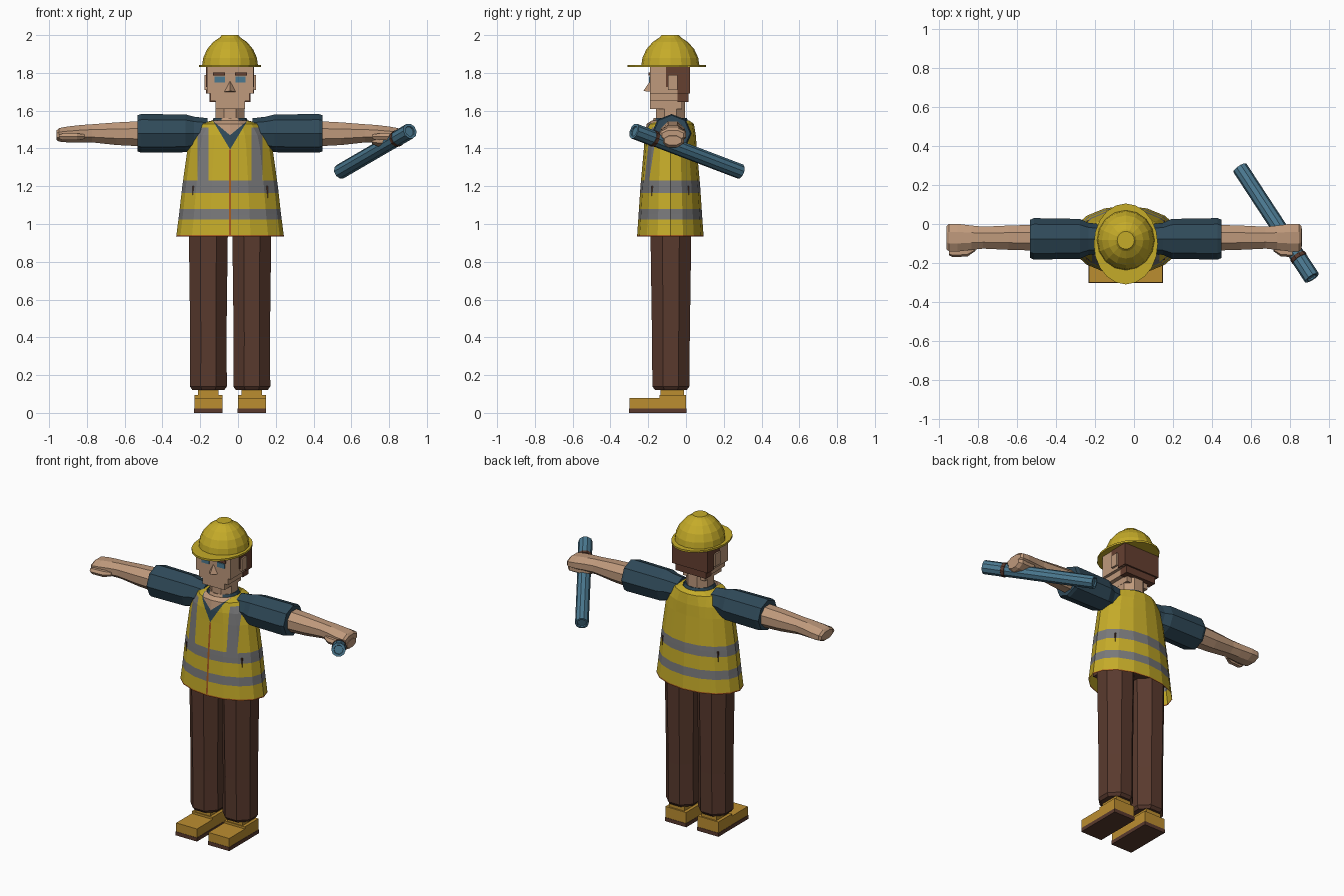
import bpy, bmesh, math
from mathutils import Vector

old = bpy.data.objects.get("Cube")
if old:
    bpy.data.objects.remove(old, do_unlink=True)

CX, CY = -0.042, -0.083   # body axis


def material(name, rgb):
    m = bpy.data.materials.new(name)
    m.use_nodes = True
    m.diffuse_color = (*rgb, 1)
    m.node_tree.nodes["Principled BSDF"].inputs["Base Color"].default_value = (*rgb, 1)
    return m


YELLOW = material("safety_yellow", (0.56, 0.41, 0.022))
SKIN = material("skin", (0.52, 0.32, 0.2))
TEAL = material("dark_teal", (0.029, 0.068, 0.1))
BLUE = material("steel_blue", (0.07, 0.19, 0.28))
BROWN = material("trouser_brown", (0.1, 0.042, 0.027))
HAIR = material("hair_brown", (0.13, 0.05, 0.03))
TAN = material("boot_tan", (0.5, 0.27, 0.03))
GREY = material("reflective_grey", (0.19, 0.19, 0.195))
ORANGE = material("trim_orange", (0.38, 0.1, 0.013))


def finish(name, bm, *mats):
    bmesh.ops.recalc_face_normals(bm, faces=bm.faces[:])
    me = bpy.data.meshes.new(name)
    bm.to_mesh(me)
    bm.free()
    for m in mats:
        me.materials.append(m)
    ob = bpy.data.objects.new(name, me)
    bpy.context.collection.objects.link(ob)
    return ob


def loft_bm(rings, n=8, axis="Z", flat=False, caps=True):
    """Rings are (station, centre u, centre v, radius u, radius v)."""
    bm = bmesh.new()
    grow = 1 / math.cos(math.pi / n) if flat else 1
    loops = []
    for t, u, v, ru, rv in rings:
        loop = []
        for i in range(n):
            a = 2 * math.pi * (i + (0.5 if flat else 0)) / n
            p, q = u + ru * grow * math.cos(a), v + rv * grow * math.sin(a)
            loop.append(bm.verts.new((p, q, t) if axis == "Z" else (t, p, q)))
        loops.append(loop)
    for a, b in zip(loops, loops[1:]):
        for i in range(n):
            j = (i + 1) % n
            bm.faces.new((a[i], a[j], b[j], b[i]))
    if caps:
        bm.faces.new(loops[0])
        bm.faces.new(loops[-1])
    return bm


def loft(name, mat, rings, **kw):
    return finish(name, loft_bm(rings, **kw), mat)


def box(name, mat, x, y, z):
    bm = bmesh.new()
    bmesh.ops.create_cube(bm, size=1)
    for v in bm.verts:
        v.co = [r[0] if c < 0 else r[1] for c, r in zip(v.co, (x, y, z))]
    return finish(name, bm, mat)


def wide(half):
    return (CX - half, CX + half)


def paint(ob, rule):
    for f in ob.data.polygons:
        f.material_index = rule(f.center)


# Safety vest: lofted shell, cut along every colour border
profile = [(0.935, 0.285, 0.176), (1.05, 0.27, 0.168), (1.2, 0.253, 0.158), (1.4, 0.225, 0.14),
           (1.47, 0.205, 0.135), (1.53, 0.16, 0.125), (1.547, 0.1, 0.1)]
bm = loft_bm([(z, CX, CY, a, b) for z, a, b in profile], n=16, caps=False)
V_SHIRT, V_SKIN = (1.395, 0.6), (1.47, 1.2)
cuts = [((0, 0, z), (0, 0, 1)) for z in (0.943, 1.025, 1.08, 1.165, 1.23, 1.395, 1.51)]
for s in (-1, 1):
    cuts += [((CX + s * d, 0, 0), (1, 0, 0)) for d in (0.006, 0.113, 0.173)]
    cuts += [((CX, 0, z), (s, 0, -k)) for z, k in (V_SHIRT, V_SKIN)]
for co, no in cuts:
    bmesh.ops.bisect_plane(bm, geom=bm.verts[:] + bm.edges[:] + bm.faces[:], plane_co=co, plane_no=no)
vest = finish("safety_vest", bm, YELLOW, GREY, ORANGE, TEAL, SKIN)


def vest_rule(c):
    d, front = abs(c.x - CX), c.y < CY
    if c.z < 0.943 or (front and d < 0.006 and c.z < 1.395):
        return 2
    if front and d < (c.z - V_SKIN[0]) * V_SKIN[1]:
        return 4
    if front and d < (c.z - V_SHIRT[0]) * V_SHIRT[1]:
        return 3
    if 1.025 < c.z < 1.08 or 1.165 < c.z < 1.23:
        return 1
    return 1 if front and 0.113 < d < 0.173 and 1.23 < c.z < 1.51 else 0


paint(vest, vest_rule)

# Neck, collar and hips
loft("neck", SKIN, [(z, CX, CY, 0.077, 0.077) for z in (1.45, 1.66)], flat=True)
collar = finish("shirt_collar", loft_bm([(1.51, CX, CY, 0.108, 0.105), (1.56, CX, CY, 0.088, 0.088),
                                         (1.555, CX, CY, 0.07, 0.07)], n=12, caps=False), TEAL, SKIN)
paint(collar, lambda c: int(c.y < CY - 0.05 and abs(c.x - CX) < 0.06))
box("hips", BROWN, wide(0.2), (CY - 0.1, CY + 0.1), (0.99, 1.2))

# Blocky head
box("skull", SKIN, wide(0.123), (-0.19, 0.0), (1.69, 1.84))
box("jaw", SKIN, wide(0.104), (-0.19, -0.01), (1.65, 1.69))
box("chin", SKIN, wide(0.078), (-0.19, -0.02), (1.61, 1.65))
box("hair_back", HAIR, wide(0.128), (-0.045, 0.022), (1.69, 1.84))
box("hair_nape", HAIR, wide(0.108), (-0.045, 0.012), (1.645, 1.69))
box("hair_crown", HAIR, wide(0.127), (-0.105, 0.0), (1.79, 1.84))
bm = bmesh.new()
tip = [bm.verts.new((CX + x, y, z)) for x, y, z in
       ((0, -0.19, 1.757), (-0.03, -0.19, 1.7), (0.03, -0.19, 1.7), (0, -0.226, 1.704))]
for tri in ((0, 1, 3), (0, 3, 2), (1, 2, 3), (0, 2, 1)):
    bm.faces.new([tip[i] for i in tri])
finish("nose", bm, SKIN)

for side, s in (("right", -1), ("left", 1)):
    def span(a, b):
        return sorted((CX + s * a, CX + s * b))

    # Face details
    box(side + "_eye", BLUE, span(0.028, 0.082), (-0.196, -0.189), (1.75, 1.78))
    box(side + "_eyebrow", HAIR, span(0.026, 0.09), (-0.198, -0.189), (1.785, 1.802))
    box(side + "_sideburn", HAIR, span(0.11, 0.127), (-0.105, -0.08), (1.725, 1.8))
    box(side + "_ear", SKIN, span(0.11, 0.136), (-0.095, -0.045), (1.71, 1.79))

    # Trouser leg and boot
    lx = CX + s * 0.115
    loft(side + "_leg", BROWN, [(z, lx, -0.08, a, b) for z, a, b in
         ((0.122, 0.085, 0.085), (0.14, 0.098, 0.098), (0.4, 0.096, 0.1), (0.95, 0.103, 0.108),
          (1.1, 0.103, 0.108))], flat=True)
    box(side + "_sole", BROWN, (lx - 0.076, lx + 0.076), (-0.302, 0.002), (0, 0.024))
    box(side + "_boot_toe", TAN, (lx - 0.074, lx + 0.074), (-0.3, -0.13), (0.024, 0.08))
    box(side + "_boot_heel", TAN, (lx - 0.074, lx + 0.074), (-0.14, 0.0), (0.024, 0.094))
    box(side + "_boot_ankle", TAN, (lx - 0.054, lx + 0.054), (-0.135, -0.01), (0.09, 0.14))

    # Sleeve, bare forearm and hand
    loft(side + "_sleeve", TEAL, [(CX + s * d, -0.076, 1.48, a, b) for d, a, b in
         ((0.12, 0.075, 0.08), (0.19, 0.082, 0.088), (0.235, 0.102, 0.1), (0.47, 0.106, 0.102),
          (0.489, 0.098, 0.096))], axis="X")
    reach = 1.0 if s < 0 else 0.98
    loft(side + "_forearm_and_hand", SKIN, [(CX + s * d * reach, -0.07, z, a, b) for d, z, a, b in
         ((0.46, 1.478, 0.066, 0.067), (0.6, 1.478, 0.062, 0.06), (0.73, 1.48, 0.056, 0.048),
          (0.79, 1.478, 0.062, 0.046), (0.86, 1.474, 0.071, 0.042), (0.905, 1.472, 0.07, 0.036),
          (0.918, 1.47, 0.058, 0.026))], axis="X", flat=True)
    loft(side + "_thumb", SKIN, [(CX + s * d * reach, y, 1.462, r, r) for d, y, r in
         ((0.77, -0.125, 0.014), (0.81, -0.145, 0.021), (0.885, -0.15, 0.02), (0.905, -0.147, 0.012))],
         axis="X", n=6)

# Curled fingers around the pipe
loft("left_curled_fingers", SKIN, [(x, -0.07, 1.442, a, b) for x, a, b in
     ((0.71, 0.035, 0.02), (0.75, 0.055, 0.034), (0.84, 0.06, 0.036), (0.86, 0.045, 0.025))],
     axis="X", flat=True)

# Slanted pipe with a brown band near its head
low, high = Vector((0.542, 0.287, 1.278)), Vector((0.91, -0.275, 1.492))
length = (high - low).length
pipe = finish("pipe", loft_bm([(length * t, 0, 0, r, r) for t, r in
              ((0.012, 0.026), (0, 0.028), (0, 0.04), (0.8, 0.04), (0.802, 0.044), (0.83, 0.044),
               (0.832, 0.042), (1, 0.042), (1, 0.028), (0.988, 0.026))], n=10), BLUE, BROWN)
paint(pipe, lambda c: int(0.8 < c.z / length < 0.832))
pipe.data.transform((high - low).to_track_quat("Z", "Y").to_matrix().to_4x4())
pipe.location = low

# Hard hat
loft("hat_dome", YELLOW, [(z, CX, CY, r, r * 1.04) for z, r in
     ((1.838, 0.148), (1.88, 0.142), (1.925, 0.122), (1.963, 0.09), (1.988, 0.054), (2.0, 0.044))], n=16)
loft("hat_brim", YELLOW, [(z, CX, -0.102, 0.164, 0.207) for z in (1.831, 1.843)], n=20)
